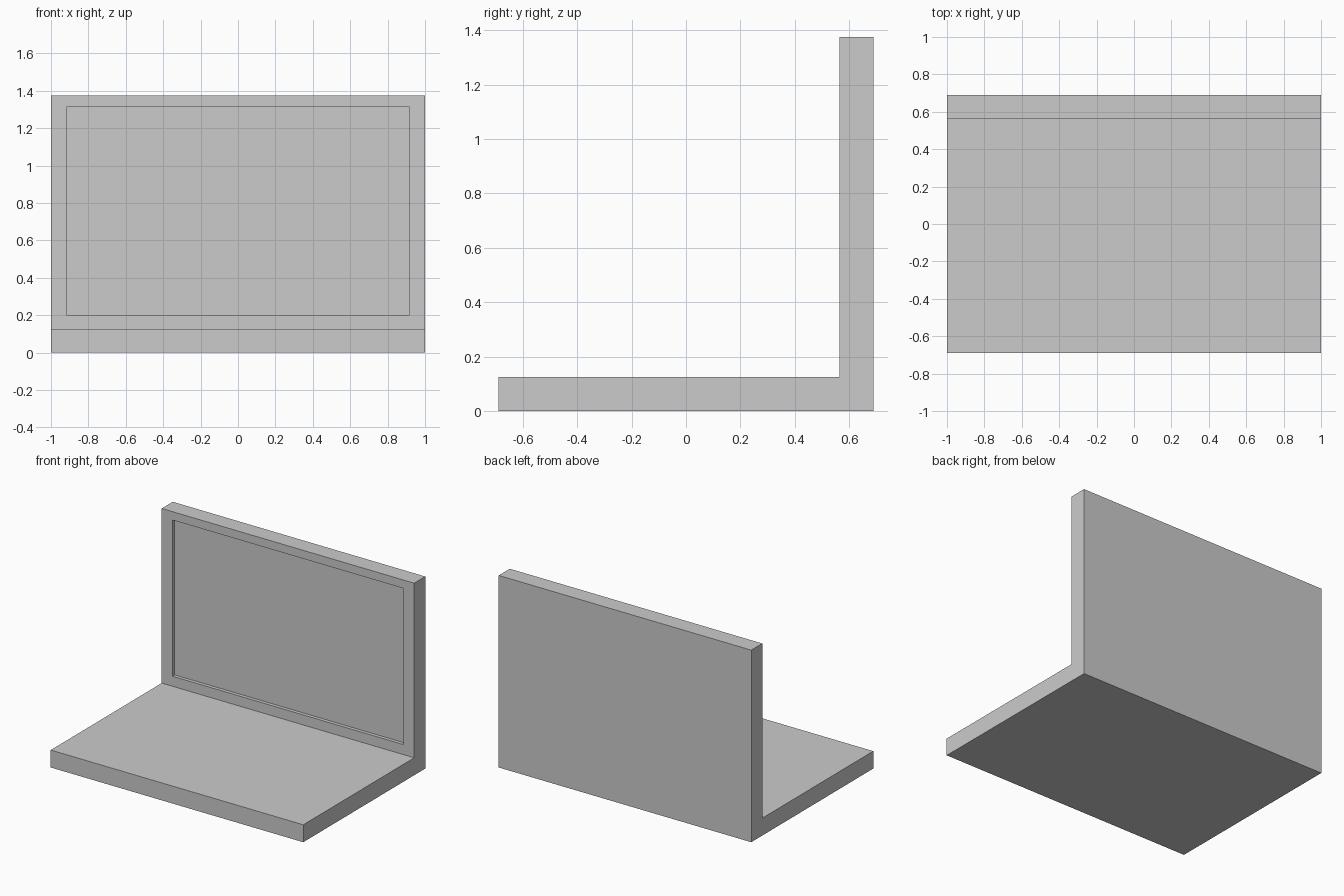
import bpy
import bmesh

cube = bpy.data.objects.get("Cube")
if cube:
    bpy.data.objects.remove(cube)

# Overall sizes
HALF_W, HALF_D, HEIGHT = 1.0, 0.69, 1.375
THICK = 0.125
SCREEN_HALF_W, SCREEN_LOW, SCREEN_HIGH = 0.915, 0.197, 1.315
RECESS = 0.025

grey = bpy.data.materials.new("plain grey")
grey.use_nodes = True
colour = (0.6, 0.6, 0.6, 1)
grey.diffuse_color = colour
grey.node_tree.nodes["Principled BSDF"].inputs["Base Color"].default_value = colour

# L-shaped side profile swept across the width: flat base and upright lid
lid_y = HALF_D - THICK
profile = [(-HALF_D, 0), (HALF_D, 0), (HALF_D, HEIGHT),
           (lid_y, HEIGHT), (lid_y, THICK), (-HALF_D, THICK)]
bm = bmesh.new()
side = bm.faces.new([bm.verts.new((-HALF_W, y, z)) for y, z in profile])
swept = bmesh.ops.extrude_face_region(bm, geom=[side])["geom"]
bmesh.ops.translate(bm, vec=(2 * HALF_W, 0, 0),
                    verts=[v for v in swept if isinstance(v, bmesh.types.BMVert)])
bmesh.ops.recalc_face_normals(bm, faces=bm.faces)

# Screen: inset the front of the lid, fit it to the opening, then sink it
screen = next(f for f in bm.faces
              if f.normal.y < -0.9 and f.calc_center_median().y > 0)
bmesh.ops.inset_individual(bm, faces=[screen], thickness=0.05)
middle = HEIGHT / 2
for v in screen.verts:
    v.co.x = SCREEN_HALF_W if v.co.x > 0 else -SCREEN_HALF_W
    v.co.z = SCREEN_HIGH if v.co.z > middle else SCREEN_LOW
sunk = bmesh.ops.extrude_discrete_faces(bm, faces=[screen])["faces"][0]
bmesh.ops.translate(bm, vec=(0, RECESS, 0), verts=sunk.verts)
bmesh.ops.recalc_face_normals(bm, faces=bm.faces)

mesh = bpy.data.meshes.new("laptop_body")
bm.to_mesh(mesh)
bm.free()
mesh.materials.append(grey)
body = bpy.data.objects.new("laptop_body", mesh)
bpy.context.collection.objects.link(body)
